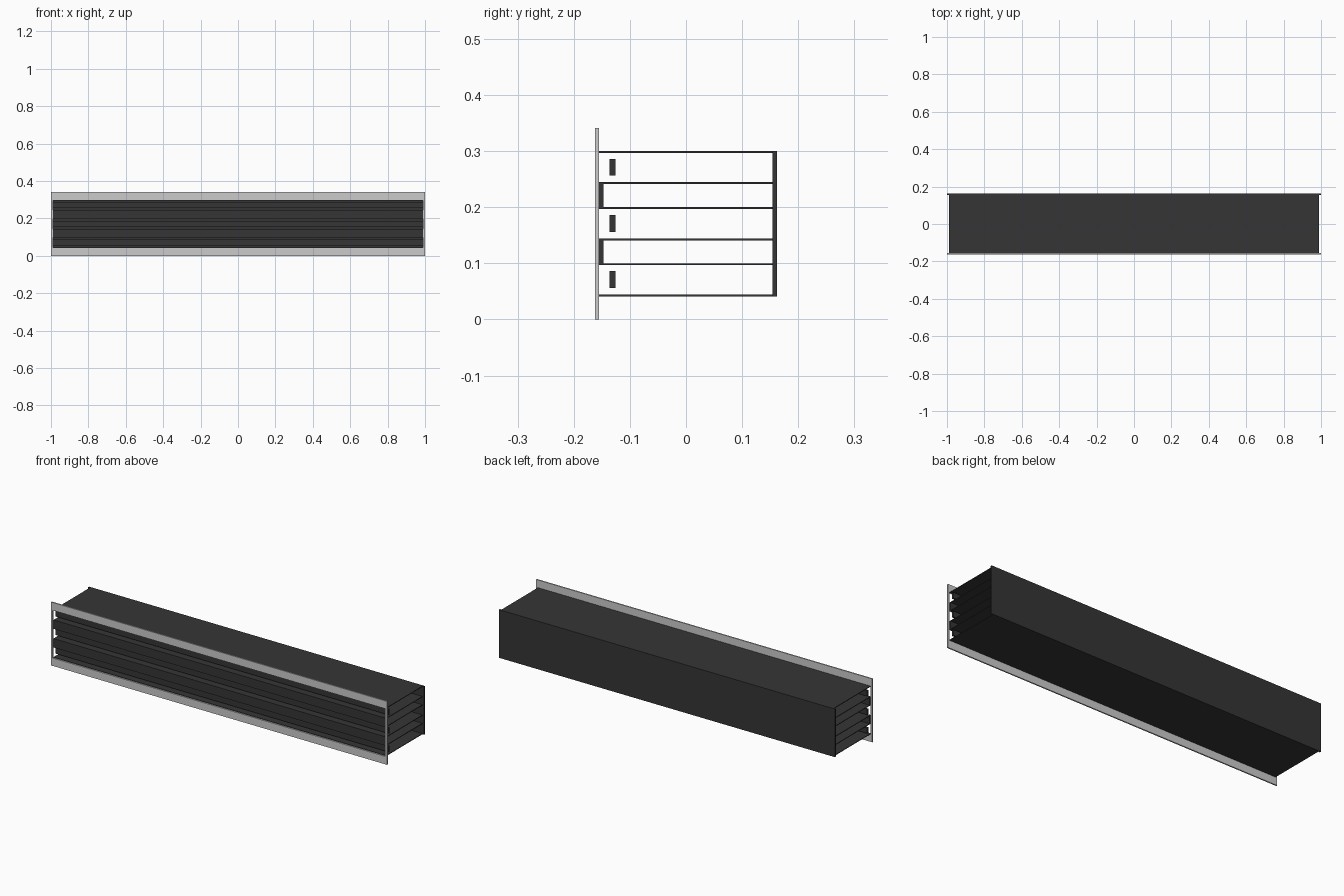
import bpy

if "Cube" in bpy.data.objects:
    bpy.data.objects.remove(bpy.data.objects["Cube"])


def material(name, value):
    m = bpy.data.materials.new(name)
    m.diffuse_color = (value, value, value, 1)
    m.use_nodes = True
    m.node_tree.nodes["Principled BSDF"].inputs["Base Color"].default_value = m.diffuse_color
    return m


light = material("light grey metal", 0.6)
dark = material("dark grey metal", 0.036)


def box_geometry(x0, x1, y0, y1, z0, z1):
    verts = [(x, y, z) for x in (x0, x1) for y in (y0, y1) for z in (z0, z1)]
    faces = [(0, 1, 3, 2), (4, 6, 7, 5), (0, 4, 5, 1),
             (2, 3, 7, 6), (0, 2, 6, 4), (1, 5, 7, 3)]
    return verts, faces


def box(name, mat, *bounds):
    verts, faces = box_geometry(*bounds)
    me = bpy.data.meshes.new(name)
    me.from_pydata(verts, [], faces)
    me.materials.append(mat)
    ob = bpy.data.objects.new(name, me)
    bpy.context.collection.objects.link(ob)
    return ob


# Front flange: rectangular ring with a wide opening
F0, F1 = -0.162, -0.155
outer = [(-1, 0), (1, 0), (1, 0.341), (-1, 0.341)]
inner = [(-0.99, 0.042), (0.99, 0.042), (0.99, 0.299), (-0.99, 0.299)]
verts = [(x, y, z) for y in (F0, F1) for x, z in outer + inner]
faces = []
for i in range(4):
    j = (i + 1) % 4
    faces += [(i, j, j + 4, i + 4), (i + 8, i + 12, j + 12, j + 8),
              (i, i + 8, j + 8, j), (i + 4, j + 4, j + 12, i + 12)]
me = bpy.data.meshes.new("front_flange")
me.from_pydata(verts, [], faces)
me.materials.append(light)
bpy.context.collection.objects.link(bpy.data.objects.new("front_flange", me))

# Back plate closing the channels
box("back_plate", dark, -1, 1, 0.154, 0.162, 0.041, 0.3)

# Three open-ended channels, each with a floor, a roof and a deflector bar
for k in range(3):
    z = 0.1 * k
    box("channel_floor", dark, -0.99, 0.99, F1, 0.154, z + 0.041, z + 0.0445)
    box("channel_roof", dark, -0.99, 0.99, F1, 0.154, z + 0.0965, z + 0.1)
    box("deflector_bar", dark, -0.99, 0.99, -0.136, -0.126, z + 0.056, z + 0.086)

# Blanking strips between the channels at the front
for k in range(2):
    z = 0.1 * k
    box("blanking_strip", dark, -0.99, 0.99, F1, -0.147, z + 0.1, z + 0.141)
